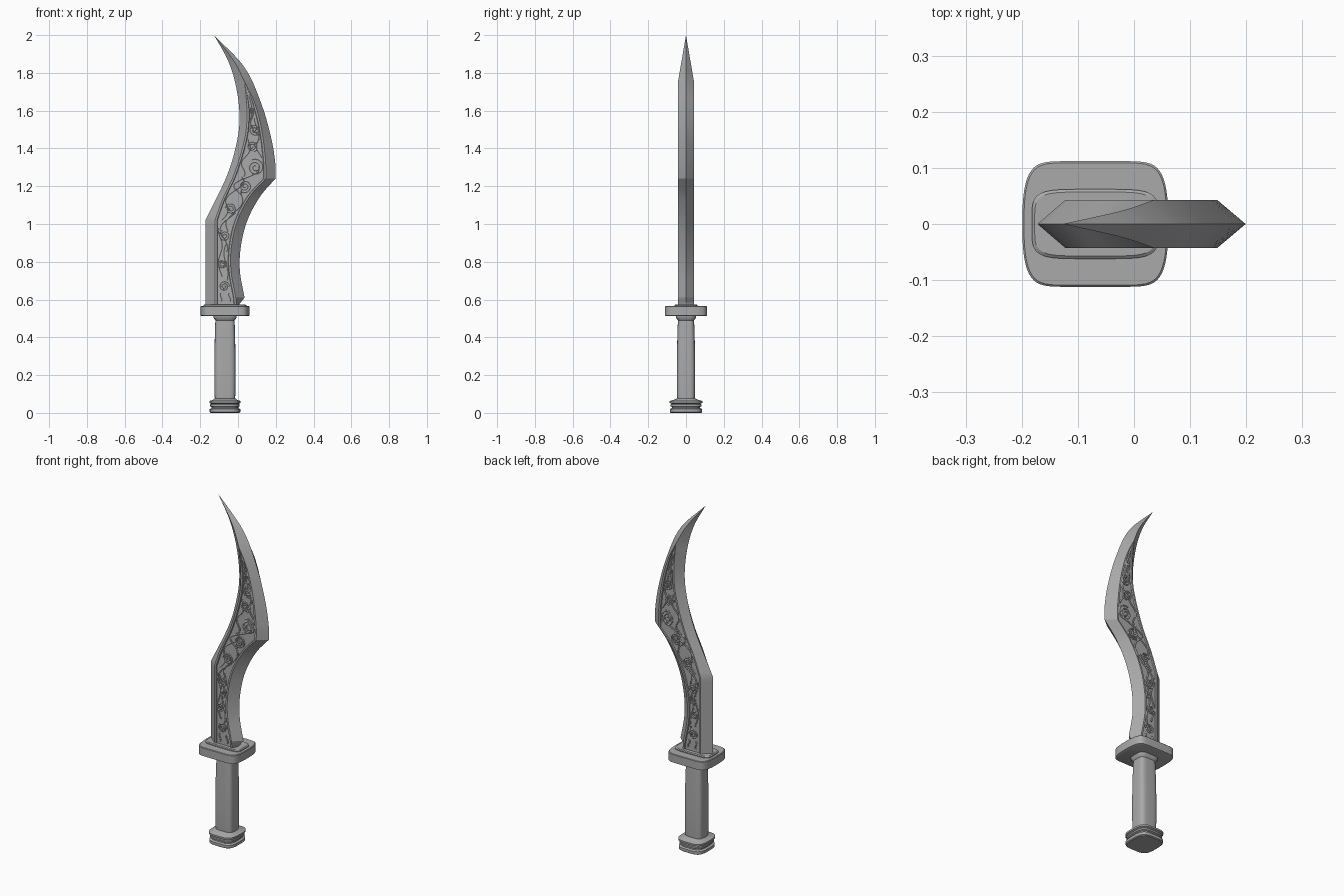
import bpy, bmesh, math
from mathutils import Vector

cube = bpy.data.objects.get("Cube")
if cube:
    bpy.data.objects.remove(cube, do_unlink=True)

steel = bpy.data.materials.new("grey_metal")
steel.use_nodes = True
GREY = (0.4, 0.4, 0.4, 1)
steel.diffuse_color = GREY
steel.node_tree.nodes["Principled BSDF"].inputs["Base Color"].default_value = GREY


def add_object(name, mesh, angle=30):
    mesh.materials.clear()
    mesh.materials.append(steel)
    ob = bpy.data.objects.new(name, mesh)
    bpy.context.collection.objects.link(ob)
    bpy.ops.object.select_all(action='DESELECT')
    ob.select_set(True)
    bpy.context.view_layer.objects.active = ob
    bpy.ops.object.shade_smooth_by_angle(angle=math.radians(angle))
    return ob


def loft(name, rings, angle=30):
    """Skin a stack of closed rings and cap both ends."""
    bm = bmesh.new()
    rows = [[bm.verts.new(p) for p in ring] for ring in rings]
    n = len(rows[0])
    for a, b in zip(rows, rows[1:]):
        for i in range(n):
            j = (i + 1) % n
            bm.faces.new((a[i], a[j], b[j], b[i]))
    bm.faces.new(rows[0])
    bm.faces.new(rows[-1])
    bmesh.ops.remove_doubles(bm, verts=bm.verts, dist=0.0002)
    bmesh.ops.recalc_face_normals(bm, faces=bm.faces)
    mesh = bpy.data.meshes.new(name)
    bm.to_mesh(mesh)
    bm.free()
    return add_object(name, mesh, angle)


def smooth_line(*pieces):
    """x as a function of z, smooth in each piece, with corners between pieces."""
    def x_at(z):
        pts = next((p for p in pieces if z <= p[-1][0] + 1e-6), pieces[-1])
        k = next((i for i in range(len(pts) - 1) if z <= pts[i + 1][0]), len(pts) - 2)

        def slope(i):
            a, b = pts[max(i - 1, 0)], pts[min(i + 1, len(pts) - 1)]
            return (b[1] - a[1]) / (b[0] - a[0])
        (z0, x0), (z1, x1) = pts[k], pts[k + 1]
        h = z1 - z0
        t = (z - z0) / h
        return ((2*t**3 - 3*t*t + 1) * x0 + (t**3 - 2*t*t + t) * h * slope(k)
                + (3*t*t - 2*t**3) * x1 + (t**3 - t*t) * h * slope(k + 1))
    return x_at


# Blade outlines: blunt spine, cutting edge, and the two borders of the flat
BASE, HEEL, SPINE_Z, EDGE_Z, RIDGE_Z, TIP = 0.56, 0.61, 1.02, 1.24, 1.75, 2.0
THICK, DEPTH = 0.043, 0.006
ridge = [(RIDGE_Z, .036), (1.86, -.02), (TIP, -.127)]
spine = smooth_line([(BASE, -.172), (SPINE_Z, -.172)],
                    [(SPINE_Z, -.172), (1.265, -.055), (1.45, -.003), (1.58, .008),
                     (1.74, -.013), (1.87, -.055), (TIP, -.127)])
edge = smooth_line([(BASE, -.005), (HEEL, .035)],
                   [(HEEL, .035), (.75, .01), (.88, .015), (1.02, .05), (1.15, .12), (EDGE_Z, .198)],
                   [(EDGE_Z, .198), (1.315, .198), (1.45, .177), (1.635, .124), (1.83, .034), (TIP, -.127)])
flat_l = smooth_line([(BASE, -.122), (SPINE_Z, -.122)],
                     [(SPINE_Z, -.122), (1.13, -.082), (1.265, -.02), (1.45, .035), (1.58, .048), (RIDGE_Z, .036)],
                     ridge)
flat_r = smooth_line([(BASE, -.008), (HEEL, -.012), (.75, -.037), (.88, -.035), (1.02, -.003), (1.15, .065), (EDGE_Z, .147)],
                     [(EDGE_Z, .147), (1.32, .147), (1.5, .125), (1.65, .085), (RIDGE_Z, .036)],
                     ridge)


def blade_ring(z):
    l, r = flat_l(z), flat_r(z)
    y = THICK * min(1, (TIP - z) / (TIP - RIDGE_Z))
    w = r - l
    rim, wall = min(.01, w * .2), min(.003, w * .05)
    sunk = y - (DEPTH if w > .01 else 0)
    side = [(l, y), (l + rim, y), (l + rim + wall, sunk),
            (r - rim - wall, sunk), (r - rim, y), (r, y)]
    return ([(spine(z), 0, z)] + [(x, -d, z) for x, d in side]
            + [(edge(z), 0, z)] + [(x, d, z) for x, d in reversed(side)])


levels = [BASE]
for lo, hi, n in ((BASE, HEEL, 2), (HEEL, SPINE_Z, 14), (SPINE_Z, EDGE_Z, 10),
                  (EDGE_Z, RIDGE_Z, 18), (RIDGE_Z, TIP, 12)):
    levels += [lo + (hi - lo) * i / n for i in range(1, n + 1)]
loft("blade", [blade_ring(z) for z in levels], 20)


# Scrollwork in the sunken panel, laid out in panel coordinates (u across, z up)
def panel_x(u, z):
    l, r = flat_l(z), flat_r(z)
    return (l + r) / 2 + u * max(0, (r - l) / 2 - .017)


def spiral(z, u, size, turns, turn_dir, start):
    cx = panel_x(u, z)
    pts = []
    for i in range(int(turns * 16) + 1):
        a = start + turn_dir * i * math.pi / 8
        rad = size * (1 - .85 * i / (turns * 16))
        zz = z + rad * math.sin(a)
        x = cx + rad * math.cos(a)
        pts.append((min(max(x, panel_x(-1, zz)), panel_x(1, zz)), zz))
    return pts


def vine(z0, z1, u, sway, waves, phase):
    n = 24
    pts = []
    for i in range(n + 1):
        z = z0 + (z1 - z0) * i / n
        v = u + sway * math.sin(phase + waves * 2 * math.pi * i / n)
        pts.append((panel_x(max(-1, min(1, v)), z), z))
    return pts


strokes = [spiral(z, u, s, 2.2, d, a) for z, u, s, d, a in (
    (.67, 0, .028, 1, 0), (.79, -.2, .026, -1, 1), (.94, .1, .03, 1, 2),
    (1.08, 0, .03, -1, 3), (1.2, .1, .035, 1, 4), (1.3, .35, .045, -1, 2),
    (1.41, -.2, .03, 1, 5), (1.5, .2, .032, -1, 0), (1.6, 0, .02, 1, 2))]
strokes += [vine(*v) for v in (
    (.7, .9, .6, .4, 1, 0), (.72, .98, -.6, .4, 1.5, 2), (.85, 1.06, .1, .8, 1, 1),
    (.96, 1.18, .5, .5, 1.2, 3), (1.02, 1.25, -.6, .4, 1.5, 0), (1.14, 1.3, -.1, .8, 1, 2),
    (1.25, 1.45, -.7, .3, 1.5, 1), (1.35, 1.56, .7, .3, 1.5, 2), (1.42, 1.6, 0, .9, 1.2, 0),
    (1.5, 1.68, -.3, .6, 1, 3), (.59, .635, -.6, .1, 1, 0), (.59, .635, .6, .1, 1, 0))]

for label, s in (("front", -1), ("back", 1)):
    curve = bpy.data.curves.new("scroll_path", 'CURVE')
    curve.dimensions = '3D'
    curve.bevel_depth = .005
    curve.bevel_resolution = 1
    curve.use_fill_caps = True
    for pts in strokes:
        sp = curve.splines.new('POLY')
        sp.points.add(len(pts) - 1)
        for p, (x, z) in zip(sp.points, pts):
            p.co = (x, s * (THICK - DEPTH), z, 1)
    temp = bpy.data.objects.new("scroll_path", curve)
    bpy.context.collection.objects.link(temp)
    bpy.context.view_layer.update()
    mesh = bpy.data.meshes.new_from_object(temp.evaluated_get(bpy.context.evaluated_depsgraph_get()))
    bpy.data.objects.remove(temp, do_unlink=True)
    add_object(label + "_scrollwork", mesh)


# Hilt parts: stacks of rounded rectangles sharing one axis
def hilt_part(name, profile, px, py, n=64):
    def power(v, p):
        return math.copysign(abs(v) ** (2 / p), v)
    rings = []
    for hx, hy, z in profile:
        angles = [2 * math.pi * (i + .5) / n for i in range(n)]
        rings.append([(-.069 + hx * power(math.cos(a), px), hy * power(math.sin(a), py), z) for a in angles])
    return loft(name, rings)


hilt_part("guard", [(.122, .104, .512), (.13, .112, .516), (.13, .112, .562), (.127, .109, .565)], 8, 2.7)
hilt_part("blade_collar", [(.113, .062, .56), (.113, .062, .57), (.108, .057, .574)], 5, 5)
hilt_part("grip", [(.053, .045, .06), (.055, .048, .1), (.056, .049, .25), (.054, .046, .4),
                   (.051, .043, .49), (.06, .052, .502), (.062, .054, .514)], 4, 4)
hilt_part("pommel", [(.076, .08, 0), (.081, .085, .004), (.081, .085, .02), (.071, .075, .025),
                     (.071, .075, .031), (.078, .082, .035), (.078, .082, .044), (.073, .077, .048),
                     (.083, .087, .053), (.083, .087, .063), (.066, .066, .068), (.056, .05, .076)], 4, 3)
